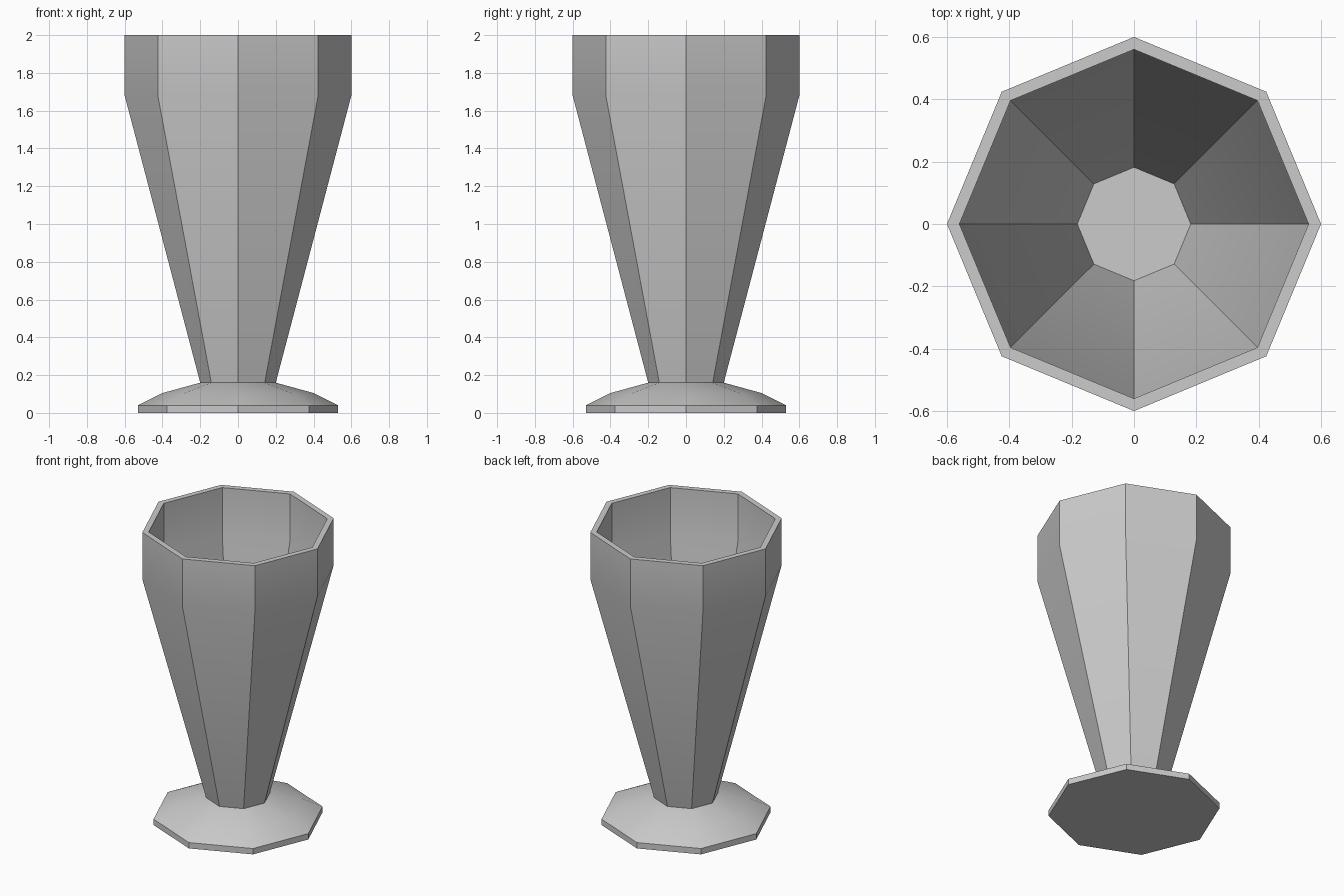
import bpy, bmesh, math

if "Cube" in bpy.data.objects:
    bpy.data.objects.remove(bpy.data.objects["Cube"])

SIDES = 8

def lathe(name, profile):
    """Revolve (radius, z) rings into a closed eight-sided solid, capped at both ends."""
    bm = bmesh.new()
    rings = []
    for r, z in profile:
        rings.append([bm.verts.new((r * math.cos(math.tau * i / SIDES),
                                    r * math.sin(math.tau * i / SIDES), z))
                      for i in range(SIDES)])
    for a, b in zip(rings, rings[1:]):
        for i in range(SIDES):
            j = (i + 1) % SIDES
            bm.faces.new((a[i], a[j], b[j], b[i]))
    bm.faces.new(rings[0][::-1])
    bm.faces.new(rings[-1])
    bmesh.ops.recalc_face_normals(bm, faces=bm.faces)
    mesh = bpy.data.meshes.new(name)
    bm.to_mesh(mesh)
    bm.free()
    obj = bpy.data.objects.new(name, mesh)
    bpy.context.collection.objects.link(obj)
    bpy.ops.object.select_all(action='DESELECT')
    obj.select_set(True)
    bpy.context.view_layer.objects.active = obj
    bpy.ops.object.shade_smooth_by_angle(angle=math.radians(30))
    return obj

# Foot, tapered outer wall, rim, then the inside down to the cup floor
lathe("faceted_glass", [
    (0.53, 0.0), (0.53, 0.04), (0.40, 0.105), (0.20, 0.16),
    (0.60, 1.68), (0.60, 2.0),
    (0.56, 2.0), (0.56, 1.68), (0.182, 0.23),
])
